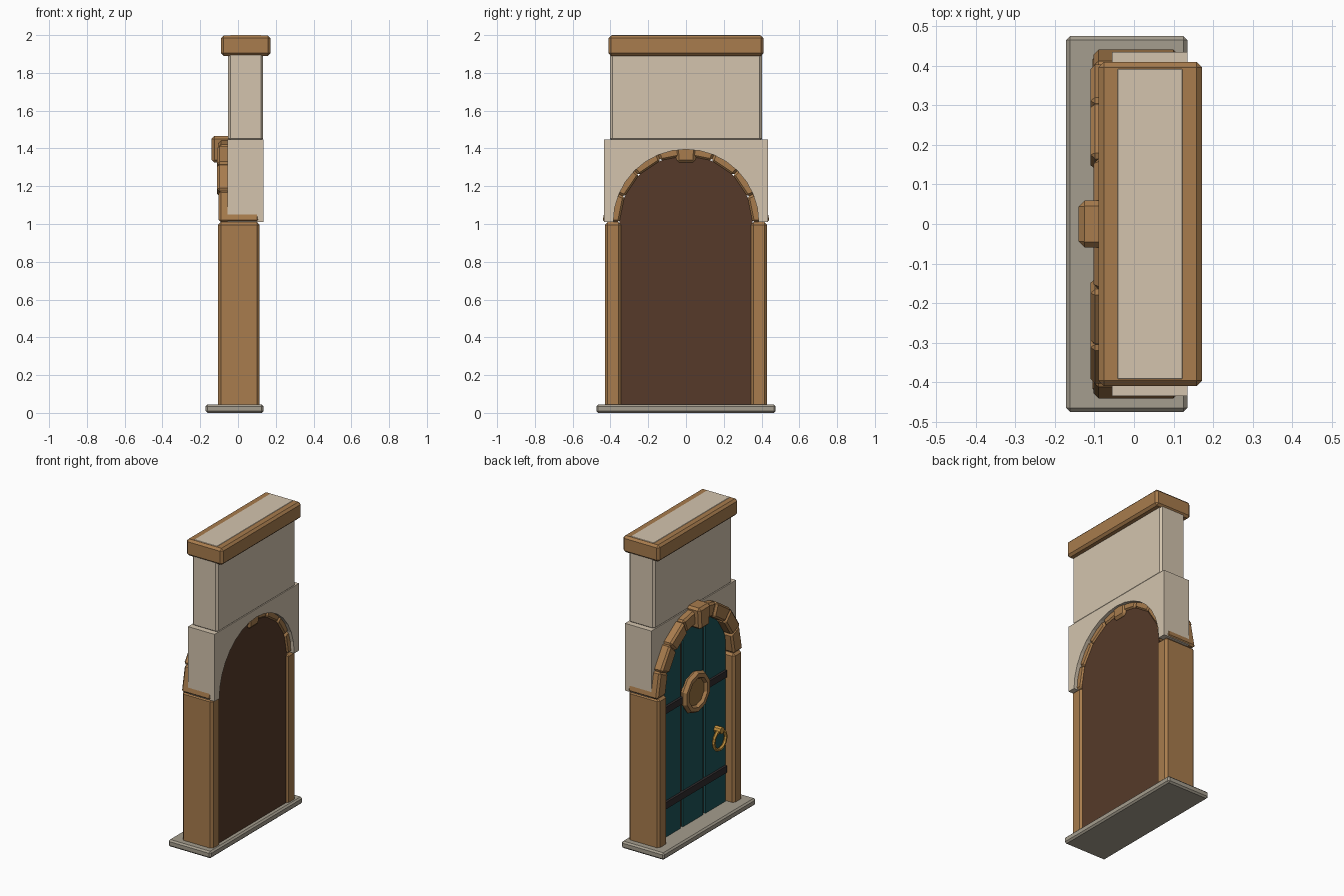
import bpy, bmesh
from math import sin, cos, pi, sqrt, radians

if "Cube" in bpy.data.objects:
    bpy.data.objects.remove(bpy.data.objects["Cube"])


def material(name, rgb):
    m = bpy.data.materials.new(name)
    m.diffuse_color = [((c / 255 + 0.055) / 1.055) ** 2.4 for c in rgb] + [1]
    m.use_nodes = True
    m.node_tree.nodes["Principled BSDF"].inputs["Base Color"].default_value = m.diffuse_color
    return m


WOOD = material("oak", (168, 124, 77))
PLASTER = material("plaster", (211, 196, 174))
STONE = material("stone", (165, 157, 142))
TEAL = material("teal_paint", (28, 84, 88))
DARK = material("dark_wood", (86, 58, 41))
IRON = material("iron", (48, 44, 46))
GLASS = material("amber_glass", (150, 112, 62))
GOLD = material("brass", (196, 146, 62))
SPRING = 1.01      # height where the arch starts


def prism(name, pts, x0, x1, mat, bevel=0):
    """Extrude a (y, z) outline along x."""
    bm = bmesh.new()
    a = [bm.verts.new((x0, y, z)) for y, z in pts]
    b = [bm.verts.new((x1, y, z)) for y, z in pts]
    bm.faces.new(a)
    bm.faces.new(b)
    for i in range(len(pts)):
        j = (i + 1) % len(pts)
        bm.faces.new((a[i], a[j], b[j], b[i]))
    bmesh.ops.recalc_face_normals(bm, faces=bm.faces)
    if bevel:
        bmesh.ops.bevel(bm, geom=bm.edges[:], offset=bevel, segments=1,
                        affect='EDGES', profile=0.5)
    me = bpy.data.meshes.new(name)
    bm.to_mesh(me)
    bm.free()
    me.materials.append(mat)
    ob = bpy.data.objects.new(name, me)
    bpy.context.collection.objects.link(ob)
    return ob


def box(name, x, y, z, mat, bevel=0):
    pts = [(y[0], z[0]), (y[1], z[0]), (y[1], z[1]), (y[0], z[1])]
    return prism(name, pts, x[0], x[1], mat, bevel)


def arc(r, n=16):
    return [(r * cos(pi * i / n), SPRING + r * sin(pi * i / n)) for i in range(n + 1)]


def ring(name, loc, major, minor, n, m, mat):
    bpy.ops.mesh.primitive_torus_add(major_radius=major, minor_radius=minor, major_segments=n,
                                     minor_segments=m, location=loc, rotation=(0, pi / 2, 0))
    ob = bpy.context.object
    ob.name = name
    ob.data.materials.append(mat)
    for p in ob.data.polygons:
        p.use_smooth = False
    return ob


def disc(name, loc, r, depth, n, mat):
    bpy.ops.mesh.primitive_cylinder_add(vertices=n, radius=r, depth=depth, location=loc,
                                        rotation=(0, pi / 2, 0))
    ob = bpy.context.object
    ob.name = name
    ob.data.materials.append(mat)


# threshold and side posts
box("threshold", (-0.172, 0.135), (-0.475, 0.475), (0, 0.045), STONE, 0.01)
for side, (y0, y1) in (("left", (0.343, 0.43)), ("right", (-0.43, -0.343))):
    box("post_" + side, (-0.105, 0.115), (y0, y1), (0.005, SPRING), WOOD, 0.014)

# plaster: arched spandrel and upper wall, capped by a beam
prism("arch_wall", [(0.435, SPRING)] + [(0.435, 1.447), (-0.435, 1.447), (-0.435, SPRING)]
      + arc(0.385)[::-1], -0.055, 0.135, PLASTER)
box("upper_wall", (-0.052, 0.133), (-0.402, 0.402), (1.44, 2.0), PLASTER, 0.012)
box("top_beam", (-0.09, 0.172), (-0.41, 0.41), (1.89, 1.998), WOOD, 0.014)

# arch blocks and keystone
for i in range(8):
    a0, a1 = pi * i / 8, pi * (i + 1) / 8
    pts = [(r * cos(a), SPRING + r * sin(a))
           for r, a in ((0.35, a0), (0.443, a0), (0.443, a1), (0.35, a1))]
    front = -0.102 if i in (0, 3, 4, 7) else -0.11
    prism("arch_block_%d" % i, pts, front, 0.112, WOOD, 0.012)
prism("keystone", [(-0.05, 1.325), (0.05, 1.325), (0.06, 1.466), (-0.06, 1.466)],
      -0.14, 0.12, WOOD, 0.015)

# dark backing panel behind the planks
R = 0.352
prism("door_backing", [(-R, 0.01), (R, 0.01)] + arc(R), -0.038, 0.103, DARK)

# three painted planks with rounded top
W, GAP = 0.23, 0.012
for k in (-1, 0, 1):
    y0, y1 = k * W - W / 2 + GAP, k * W + W / 2 - GAP
    top = [y1 + (y0 - y1) * t / 6 for t in range(7)]
    pts = [(y0, 0.01), (y1, 0.01)] + [(y, SPRING + sqrt(0.35 ** 2 - y * y)) for y in top]
    prism("door_plank_%d" % (k + 2), pts, -0.05, -0.03, TEAL)

# iron straps
for k, z in enumerate((0.26, 0.88)):
    box("iron_strap_%d" % k, (-0.065, -0.045), (-0.33, 0.33), (z - 0.022, z + 0.022), IRON)

# round window
ring("window_frame", (-0.068, 0, 0.89), 0.11, 0.026, 10, 6, WOOD)
disc("window_pane", (-0.062, 0, 0.89), 0.1, 0.02, 10, GLASS)

# ring handle with its mount
ring("handle_ring", (-0.078, -0.235, 0.49), 0.062, 0.011, 12, 6, GOLD)
disc("handle_mount", (-0.072, -0.235, 0.555), 0.022, 0.05, 8, GOLD)
